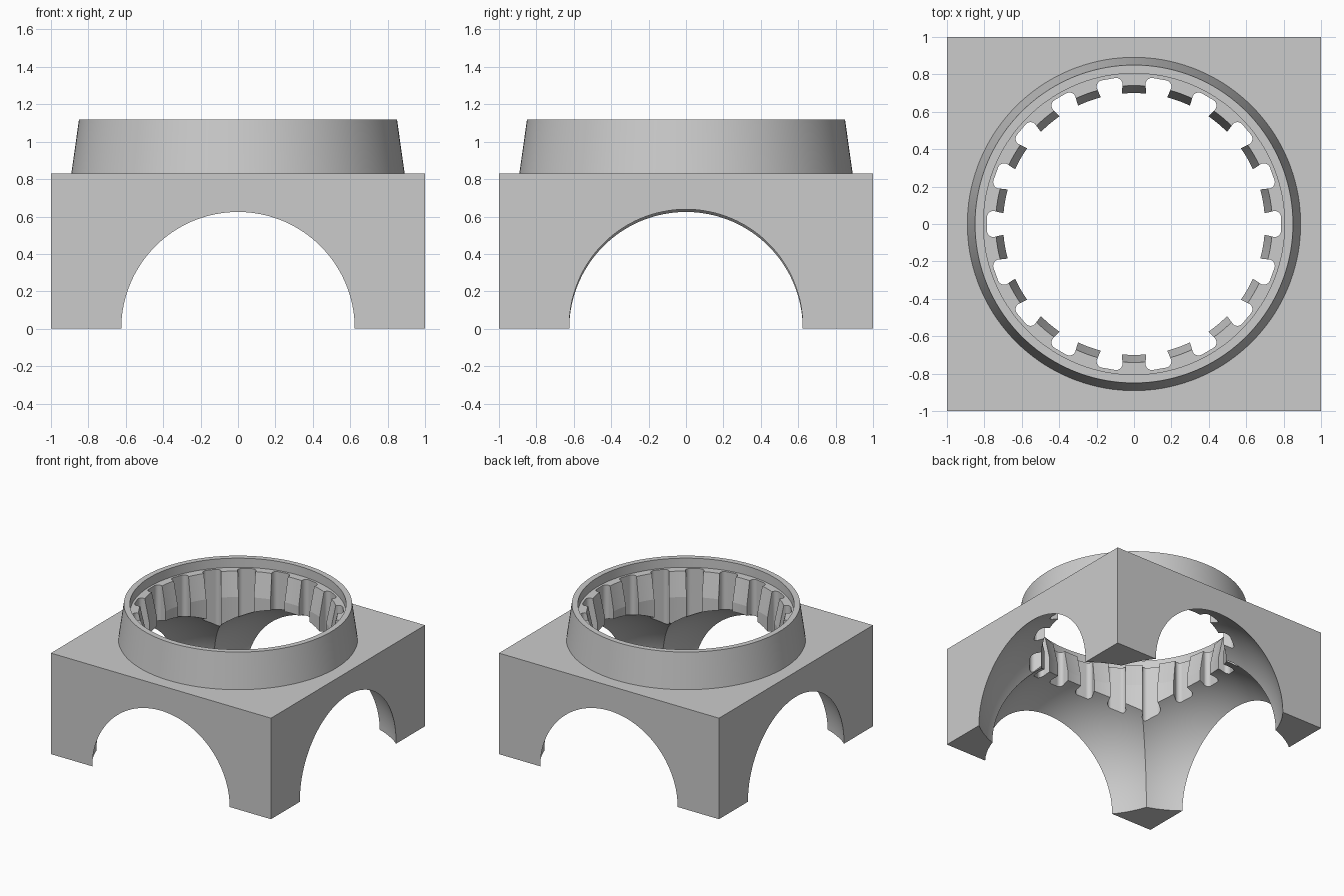
import bpy, bmesh, math
from mathutils import Matrix, Vector

old = bpy.data.objects.get("Cube")
if old:
    bpy.data.objects.remove(old, do_unlink=True)

GROOVES = 18
SEGMENTS = 144

# Single plain grey finish
grey = bpy.data.materials.new("plain grey")
grey.use_nodes = True
colour = (0.6, 0.6, 0.6, 1)
grey.diffuse_color = colour
grey.node_tree.nodes["Principled BSDF"].inputs["Base Color"].default_value = colour


def finish(name, bm):
    bmesh.ops.recalc_face_normals(bm, faces=bm.faces)
    mesh = bpy.data.meshes.new(name)
    bm.to_mesh(mesh)
    bm.free()
    mesh.materials.append(grey)
    obj = bpy.data.objects.new(name, mesh)
    bpy.context.collection.objects.link(obj)
    return obj


def turned(name, profile):
    """Closed solid of revolution from (radius, height) points."""
    bm = bmesh.new()
    rings = []
    for r, z in profile:
        rings.append([bm.verts.new((r * math.cos(a), r * math.sin(a), z))
                      for a in (math.tau * i / SEGMENTS for i in range(SEGMENTS))])
    for low, high in zip(rings, rings[1:]):
        for i in range(SEGMENTS):
            j = (i + 1) % SEGMENTS
            bm.faces.new((low[i], low[j], high[j], high[i]))
    bm.faces.new(rings[0])
    bm.faces.new(rings[-1])
    return finish(name, bm)


def combine(target, tool, operation):
    """Boolean the tool into the target and discard the tool."""
    mod = target.modifiers.new(tool.name, 'BOOLEAN')
    mod.object = tool
    mod.operation = operation
    mod.solver = 'EXACT'
    bpy.context.view_layer.objects.active = target
    bpy.ops.object.modifier_apply(modifier=mod.name)
    bpy.data.objects.remove(tool, do_unlink=True)


# Square base block
bm = bmesh.new()
bmesh.ops.create_cube(bm, size=1)
bmesh.ops.scale(bm, vec=(2, 2, 0.83), verts=bm.verts)
bmesh.ops.translate(bm, vec=(0, 0, 0.415), verts=bm.verts)
body = finish("vaulted_base_with_collar", bm)

# Tapered collar on top
combine(body, turned("collar", [(0.894, 0.81), (0.85, 1.12)]), 'UNION')

# Round hollows that leave four arches and four creased legs
for i in range(4):
    a = i * math.pi / 2
    lift = 0.014 if i == 0 else 0
    bm = bmesh.new()
    bmesh.ops.create_uvsphere(bm, u_segments=128, v_segments=65, radius=0.8)
    bmesh.ops.translate(bm, vec=(0.5 * math.cos(a), 0.5 * math.sin(a), lift),
                        verts=bm.verts)
    combine(body, finish("arch_hollow", bm), 'DIFFERENCE')

# Stepped central bore with a ledge under the rim
combine(body, turned("bore", [(0.70, -0.2), (0.70, 0.85), (0.74, 1.045),
                              (0.805, 1.045), (0.805, 1.3)]), 'DIFFERENCE')

# Rounded vertical grooves around the bore
depth, half, corner, steps = 0.786, 0.07, 0.035, 12
side = [(0.6, half - 0.022), (0.70, half - 0.012)]
for k in range(steps + 1):
    t = math.pi / 2 * (1 - k / steps)
    side.append((depth - corner + corner * math.cos(t),
                 half - corner + corner * math.sin(t)))
outline = side + [(x, -y) for x, y in reversed(side)]
bm = bmesh.new()
for g in range(GROOVES):
    turn = Matrix.Rotation(math.tau * g / GROOVES, 3, 'Z')
    face = bm.faces.new([bm.verts.new(turn @ Vector((x, y, -0.1))) for x, y in outline])
    ext = bmesh.ops.extrude_face_region(bm, geom=[face], use_keep_orig=True)
    top = [v for v in ext["geom"] if isinstance(v, bmesh.types.BMVert)]
    bmesh.ops.translate(bm, vec=(0, 0, 1.19), verts=top)
combine(body, finish("grooves", bm), 'DIFFERENCE')

# Smooth curved walls, keep the creases crisp
bpy.ops.object.select_all(action='DESELECT')
body.select_set(True)
bpy.context.view_layer.objects.active = body
bpy.ops.object.shade_smooth_by_angle(angle=math.radians(10))
